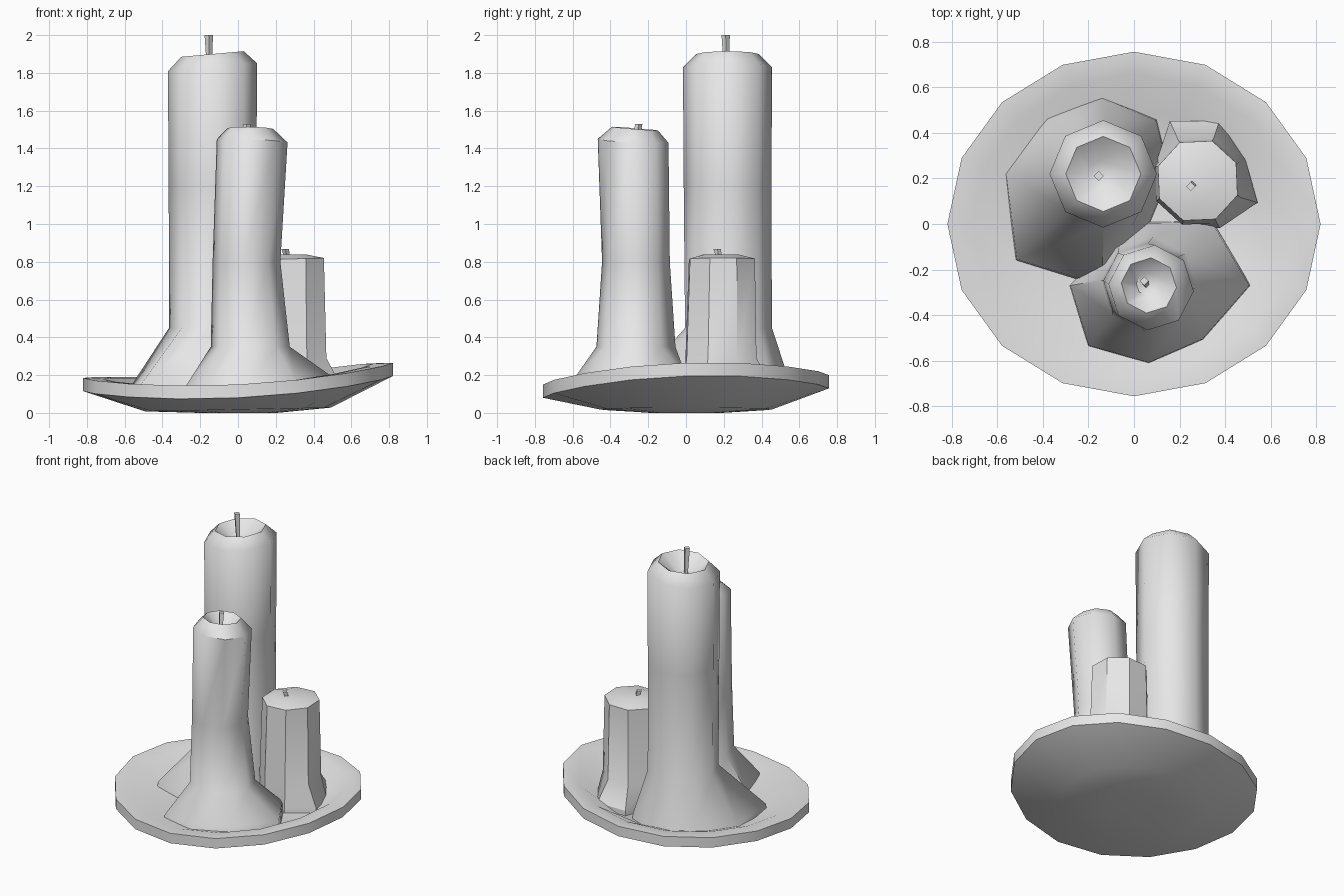
import bpy
import bmesh
from math import cos, sin, radians, tau

if "Cube" in bpy.data.objects:
    bpy.data.objects.remove(bpy.data.objects["Cube"])

grey = bpy.data.materials.new("plain grey")
grey.use_nodes = True
colour = (0.8, 0.8, 0.8, 1)
grey.diffuse_color = colour
grey.node_tree.nodes["Principled BSDF"].inputs["Base Color"].default_value = colour


def loft(name, rings, smooth):
    """Skin a list of equal point rings and close both ends."""
    bm = bmesh.new()
    rows = [[bm.verts.new(p) for p in ring] for ring in rings]
    n = len(rows[0])
    for low, high in zip(rows, rows[1:]):
        for i in range(n):
            j = (i + 1) % n
            bm.faces.new((low[i], low[j], high[j], high[i]))
    bm.faces.new(rows[0][::-1])
    bm.faces.new(rows[-1])
    bmesh.ops.recalc_face_normals(bm, faces=bm.faces)
    mesh = bpy.data.meshes.new(name)
    bm.to_mesh(mesh)
    bm.free()
    mesh.materials.append(grey)
    obj = bpy.data.objects.new(name, mesh)
    bpy.context.collection.objects.link(obj)
    bpy.ops.object.select_all(action='DESELECT')
    obj.select_set(True)
    bpy.context.view_layer.objects.active = obj
    bpy.ops.object.shade_smooth_by_angle(angle=radians(smooth))
    return obj


def ring(x, y, z, radius, phase=0, tilt=(0, 0), sides=8):
    """One level of a candle; radius may be a list, one for each corner."""
    points = []
    for i in range(sides):
        a = tau * i / sides + radians(phase)
        r = radius[i] if isinstance(radius, list) else radius
        dx, dy = r * cos(a), r * sin(a)
        points.append((x + dx, y + dy, z + tilt[0] * dx + tilt[1] * dy))
    return points


def wick(name, bottom, top, size):
    """Small square wick that widens upwards."""
    loft(name, [ring(*bottom, size * 0.6, sides=4),
                ring(*top, size, sides=4)], 30)


# Warped dish with a lifted side
def dish_ring(scale, height):
    points = []
    for i in range(16):
        a = tau * i / 16
        points.append((0.82 * scale * cos(a), 0.757 * scale * sin(a), height(a)))
    return points


def rim(a):
    return 0.2 + 0.04 * cos(a) + 0.025 * sin(a) + 0.025 * cos(2 * a)


loft("dish", [
    dish_ring(0.25, lambda a: 0.0),
    dish_ring(0.6, lambda a: 0.018 + 0.01 * cos(a)),
    dish_ring(1, lambda a: rim(a) - 0.07),
    dish_ring(1, rim),
    dish_ring(0.87, lambda a: rim(a) - 0.005),
    dish_ring(0.66, lambda a: 0.115),
    dish_ring(0.2, lambda a: 0.105),
], 40)

# Tall candle with a spread wax foot and a hollow top
tall_foot = [0.3, 0.34, 0.34, 0.35, 0.43, 0.54, 0.5, 0.3]
loft("tall_candle", [
    ring(-0.14, 0.22, 0.09, tall_foot),
    ring(-0.14, 0.22, 0.15, [r * 0.98 for r in tall_foot]),
    ring(-0.135, 0.225, 0.45, 0.23),
    ring(-0.135, 0.22, 1.2, 0.232),
    ring(-0.135, 0.22, 1.83, 0.236, tilt=(0.09, 0)),
    ring(-0.135, 0.22, 1.9, 0.165, tilt=(0.09, 0)),
    ring(-0.145, 0.22, 1.82, 0.06),
], 50)
wick("tall_wick", (-0.15, 0.215, 1.8), (-0.155, 0.21, 2.0), 0.022)

# Front candle, leaning a little
front_foot = [0.45, 0.4, 0.28, 0.25, 0.35, 0.38, 0.345, 0.34]
loft("front_candle", [
    ring(0.065, -0.27, 0.09, front_foot),
    ring(0.065, -0.27, 0.16, [r * 0.98 for r in front_foot], tilt=(0.06, 0)),
    ring(0.065, -0.265, 0.35, 0.21, -5),
    ring(0.045, -0.265, 0.8, 0.18, -5),
    ring(0.075, -0.28, 1.44, 0.188, -5, (-0.05, -0.05)),
    ring(0.065, -0.27, 1.505, 0.122, -5, (-0.02, -0.08)),
    ring(0.06, -0.265, 1.43, 0.05, -5),
], 50)
wick("front_wick", (0.055, -0.27, 1.41), (0.045, -0.25, 1.53), 0.02)

# Short faceted candle
short_foot = [0.23, 0.28, 0.29, 0.2, 0.2, 0.2, 0.23, 0.28]
loft("short_candle", [
    ring(0.28, 0.19, 0.09, short_foot, 25),
    ring(0.28, 0.19, 0.15, short_foot, 25),
    ring(0.28, 0.185, 0.29, 0.2, 25),
    ring(0.28, 0.19, 0.815, 0.186, 25, (0.03, 0)),
    ring(0.27, 0.185, 0.838, 0.1, 25),
], 30)
wick("short_wick", (0.265, 0.18, 0.8), (0.25, 0.165, 0.868), 0.02)
